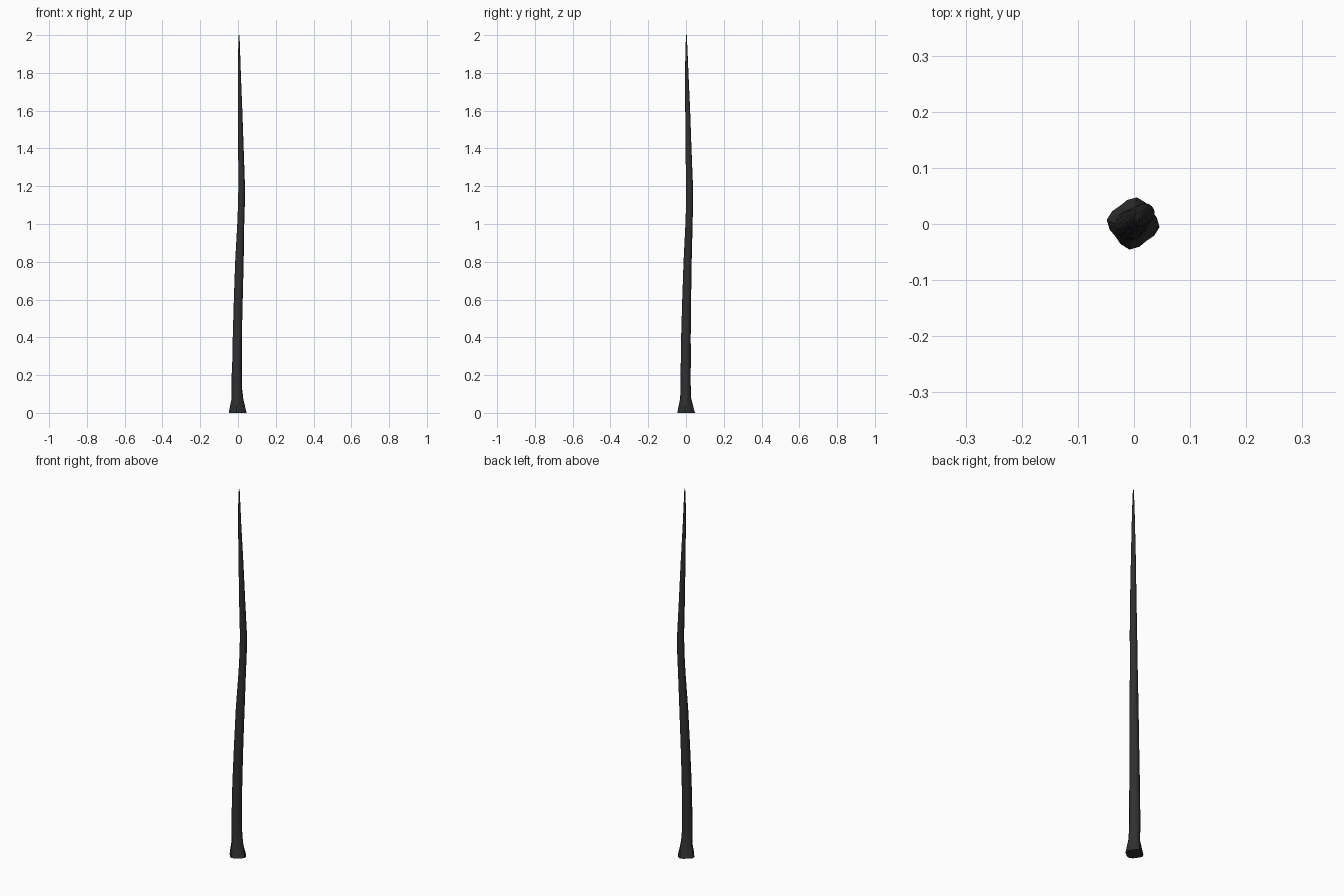
import bpy, bmesh, math, random

random.seed(4)
SIDES = 16

# spine profile: z, x min, x max, y min, y max, squareness (1 = rounded diamond foot)
RINGS = [
    (0.00, -0.049, 0.046, -0.046, 0.048, 1.0),
    (0.02, -0.046, 0.041, -0.043, 0.042, 1.0),
    (0.075, -0.034, 0.028, -0.031, 0.028, 0.6),
    (0.13, -0.033, 0.022, -0.030, 0.026, 0.2),
    (0.20, -0.033, 0.020, -0.029, 0.025, 0.0),
    (0.28, -0.030, 0.020, -0.028, 0.025, 0.0),
    (0.40, -0.028, 0.021, -0.026, 0.025, 0.0),
    (0.60, -0.022, 0.025, -0.020, 0.027, 0.0),
    (0.80, -0.015, 0.030, -0.013, 0.030, 0.0),
    (1.00, -0.004, 0.033, -0.003, 0.035, 0.0),
    (1.10, 0.000, 0.036, 0.000, 0.037, 0.0),
    (1.20, 0.002, 0.037, 0.001, 0.037, 0.0),
    (1.40, 0.001, 0.030, -0.003, 0.029, 0.0),
    (1.60, 0.000, 0.023, -0.004, 0.022, 0.0),
    (1.80, 0.000, 0.015, -0.005, 0.013, 0.0),
    (1.92, 0.001, 0.011, -0.003, 0.008, 0.0),
    (2.00, 0.004, 0.008, 0.000, 0.004, 0.0),
]

# tapered, slightly bent spike with a flared foot
bm = bmesh.new()
loops = []
for z, x0, x1, y0, y1, sq in RINGS:
    cx, cy, rx, ry = (x0 + x1) / 2, (y0 + y1) / 2, (x1 - x0) / 2, (y1 - y0) / 2
    loop = []
    for i in range(SIDES):
        a = 2 * math.pi * i / SIDES
        turn = a - 0.14 * sq
        # pull the diagonals in to make a rounded diamond
        r = 1 - 0.17 * sq * math.sin(2 * a) ** 2
        if 0.1 < z < 0.5:
            r *= random.uniform(0.97, 1.03)
        loop.append(bm.verts.new((cx + rx * r * math.cos(turn), cy + ry * r * math.sin(turn), z)))
    loops.append(loop)
for lo, hi in zip(loops, loops[1:]):
    for i in range(SIDES):
        j = (i + 1) % SIDES
        bm.faces.new((lo[i], lo[j], hi[j], hi[i]))
bm.faces.new(loops[0][::-1])
bm.faces.new(loops[-1])

mesh = bpy.data.meshes.new("spike")
bm.to_mesh(mesh)
bm.free()
spike = bpy.data.objects.new("spike", mesh)
bpy.context.collection.objects.link(spike)

# dark charcoal finish
mat = bpy.data.materials.new("charcoal")
mat.diffuse_color = (0.03, 0.03, 0.032, 1)
mesh.materials.append(mat)

bpy.context.view_layer.objects.active = spike
spike.select_set(True)
bpy.ops.object.shade_smooth_by_angle(angle=math.radians(35))
